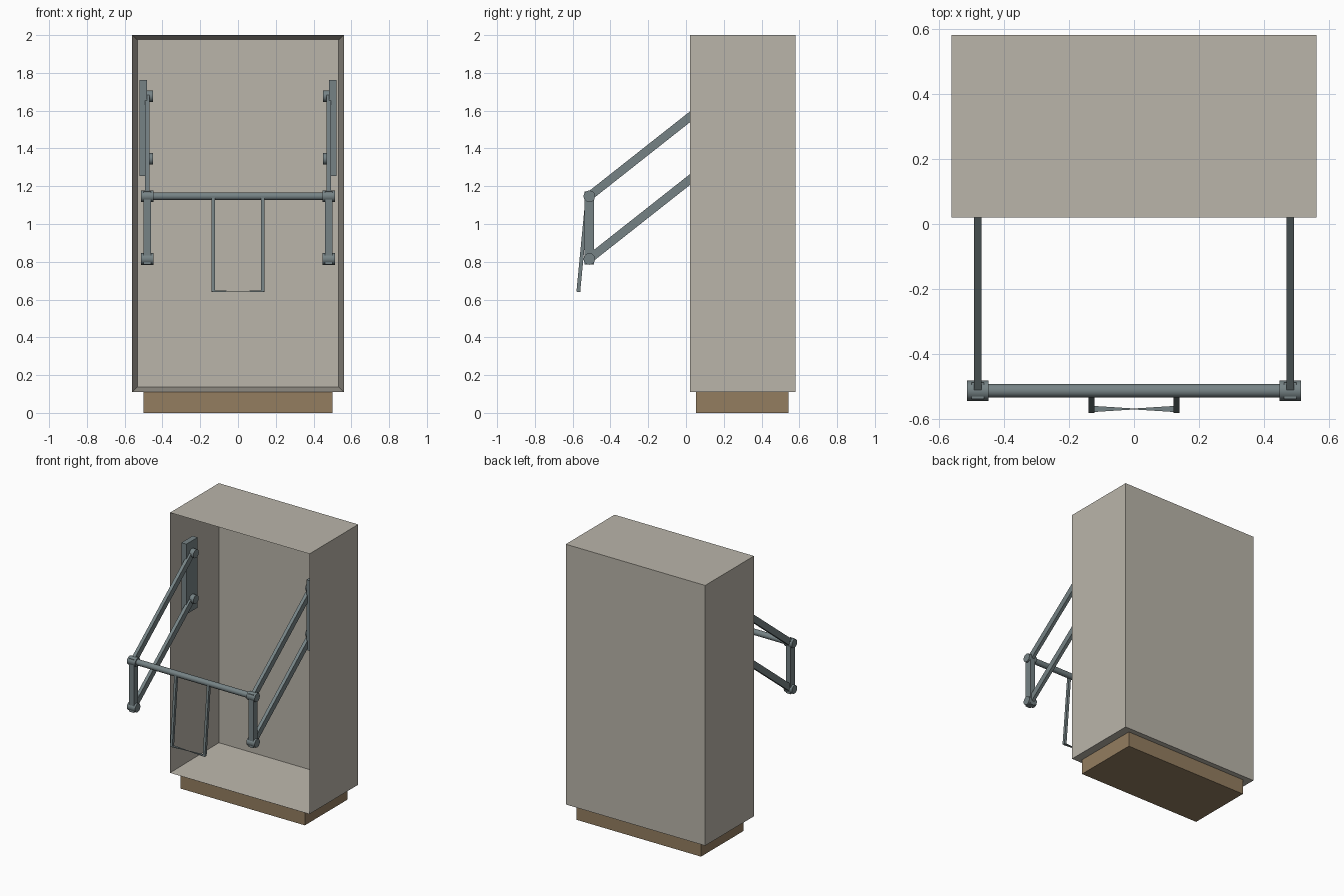
import bpy, bmesh, math
from mathutils import Vector, Matrix

if "Cube" in bpy.data.objects:
    bpy.data.objects.remove(bpy.data.objects["Cube"])


def material(name, rgb):
    m = bpy.data.materials.new(name)
    m.diffuse_color = (*rgb, 1)
    m.use_nodes = True
    m.node_tree.nodes["Principled BSDF"].inputs["Base Color"].default_value = m.diffuse_color
    return m


STONE = material("warm grey", (0.49, 0.46, 0.40))
WOOD = material("brown wood", (0.295, 0.207, 0.117))
STEEL = material("blue grey steel", (0.18, 0.225, 0.235))


def finish(name, bm, mat):
    bmesh.ops.recalc_face_normals(bm, faces=bm.faces[:])
    me = bpy.data.meshes.new(name)
    bm.to_mesh(me)
    bm.free()
    me.materials.append(mat)
    ob = bpy.data.objects.new(name, me)
    bpy.context.collection.objects.link(ob)
    return ob


def box(name, lo, hi, mat):
    lo, hi = Vector(lo), Vector(hi)
    bm = bmesh.new()
    bmesh.ops.create_cube(bm, size=1, matrix=Matrix.Translation((lo + hi) / 2)
                          @ Matrix.Diagonal((*(hi - lo), 1)))
    return finish(name, bm, mat)


def bar(name, a, b, width, depth, mat):
    """Rectangular bar in the yz plane, width measured along x."""
    a, b = Vector(a), Vector(b)
    d = b - a
    bm = bmesh.new()
    turn = Matrix.Rotation(math.atan2(-d.y, d.z), 4, 'X')
    bmesh.ops.create_cube(bm, size=1, matrix=Matrix.Translation((a + b) / 2) @ turn
                          @ Matrix.Diagonal((width, depth, d.length, 1)))
    return finish(name, bm, mat)


def rod(name, x0, x1, y, z, r, sides, mat):
    """Round rod along x with smooth sides."""
    bm = bmesh.new()
    bmesh.ops.create_cone(bm, cap_ends=True, segments=sides, radius1=r, radius2=r,
                          depth=abs(x1 - x0),
                          matrix=Matrix.Translation(((x0 + x1) / 2, y, z))
                          @ Matrix.Rotation(math.pi / 2, 4, 'Y'))
    for f in bm.faces:
        f.smooth = len(f.verts) == 4
    ob = finish(name, bm, mat)
    for e in ob.data.edges:
        e.use_edge_sharp = False
    bpy.context.view_layer.objects.active = ob
    ob.select_set(True)
    bpy.ops.object.shade_smooth_by_angle(angle=math.radians(40))
    ob.select_set(False)
    return ob


# Open-fronted cabinet: inset the front face and push it back
cabinet = box("cabinet", (-0.56, 0.02, 0.11), (0.56, 0.58, 2.0), STONE)
bm = bmesh.new()
bm.from_mesh(cabinet.data)
front = [f for f in bm.faces if f.normal.y < -0.9]
bmesh.ops.inset_region(bm, faces=front, thickness=0.038)
bmesh.ops.translate(bm, verts=front[0].verts[:], vec=(0, 0.522, 0))
bm.to_mesh(cabinet.data)
bm.free()

# Recessed plinth
box("plinth", (-0.5, 0.053, 0.0), (0.5, 0.542, 0.11), WOOD)

# Lift mechanism, the same on both sides
FRONT_Y, BACK_Y = -0.512, 0.16
UPPER, LOWER, RISE = 1.147, 0.815, 0.53
for side, s in (("left", -1), ("right", 1)):
    x = s * 0.48
    xs = sorted((s * 0.522, s * 0.482))
    box(side + "_mount_plate", (xs[0], 0.095, 1.253), (xs[1], 0.225, 1.763), STEEL)
    for level, z in (("upper", UPPER), ("lower", LOWER)):
        bar(f"{side}_{level}_arm", (x, FRONT_Y, z), (x, BACK_Y, z + RISE), 0.024, 0.045, STEEL)
        rod(f"{side}_{level}_front_pivot", x - 0.033, x + 0.033, FRONT_Y, z, 0.031, 12, STEEL)
        rod(f"{side}_{level}_rear_pivot", s * 0.483, s * 0.449, BACK_Y, z + RISE, 0.031, 12, STEEL)
    bar(side + "_front_link", (x, FRONT_Y, 0.785), (x, FRONT_Y, 1.172), 0.038, 0.05, STEEL)

# Hanging rail
rod("hanging_rail", -0.48, 0.48, FRONT_Y, UPPER, 0.021, 16, STEEL)

# Pull handle: two slanted legs and a crosspiece pinched at the middle
for side, s in (("left", -1), ("right", 1)):
    bar(side + "_handle_leg", (s * 0.131, -0.522, 1.14), (s * 0.131, -0.57, 0.642),
        0.018, 0.02, STEEL)
bm = bmesh.new()
rings = []
for x, ry, rz in ((-0.135, 0.01, 0.004), (0, 0.0015, 0.0015), (0.135, 0.01, 0.004)):
    rings.append([bm.verts.new((x, -0.568 + ry * a, 0.644 + rz * b))
                  for a, b in ((-1, -1), (1, -1), (1, 1), (-1, 1))])
for p, q in zip(rings, rings[1:]):
    for i in range(4):
        j = (i + 1) % 4
        bm.faces.new((p[i], p[j], q[j], q[i]))
bm.faces.new(rings[0])
bm.faces.new(rings[-1])
finish("handle_grip", bm, STEEL)
